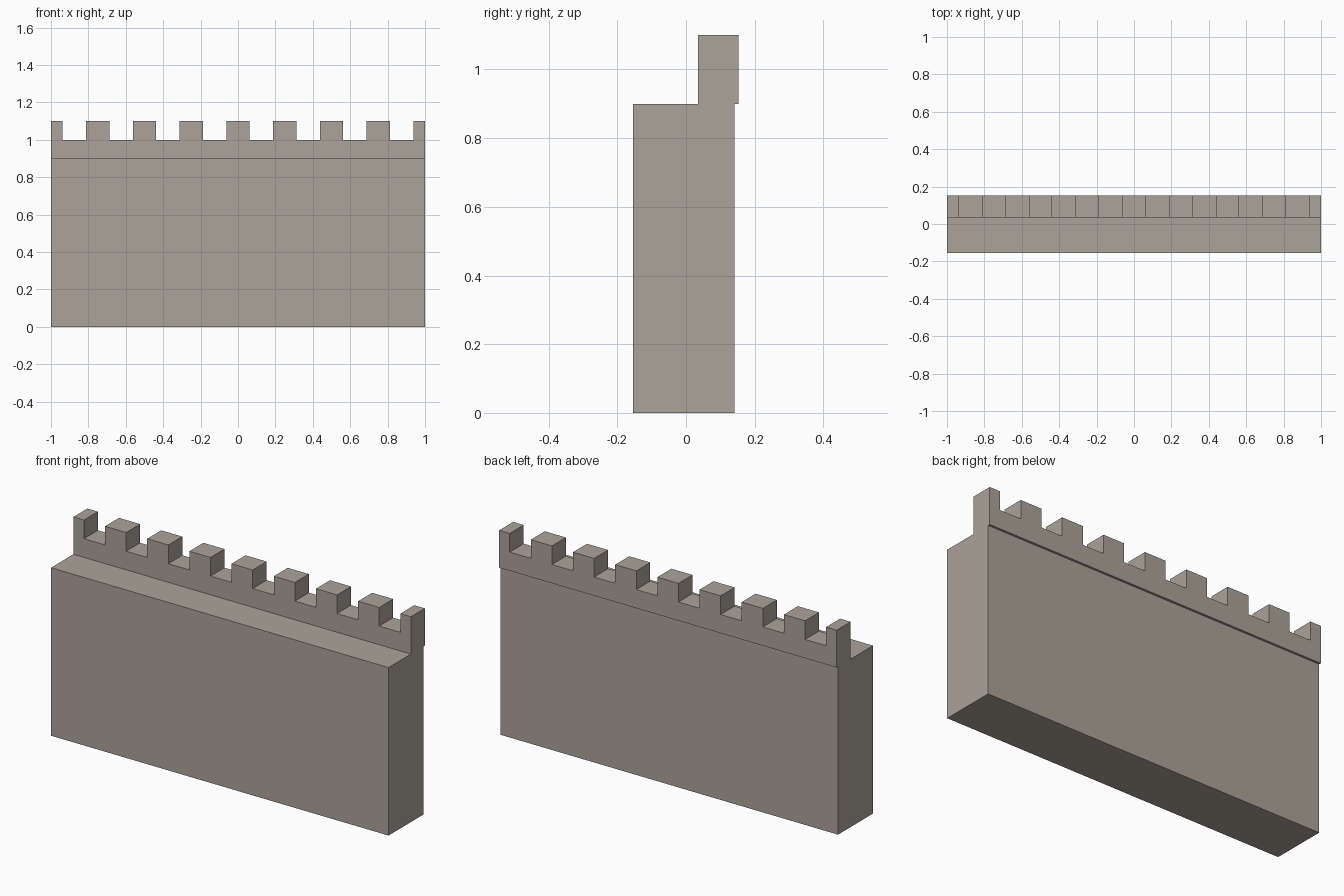
import bpy, bmesh

if "Cube" in bpy.data.objects:
    bpy.data.objects.remove(bpy.data.objects["Cube"])

stone = bpy.data.materials.new("warm_grey_stone")
stone.diffuse_color = (0.41, 0.366, 0.319, 1)
stone.use_nodes = True
stone.node_tree.nodes["Principled BSDF"].inputs["Base Color"].default_value = stone.diffuse_color


def extrude_profile(name, points, direction):
    """Make a closed solid by extruding a flat outline along a direction."""
    bm = bmesh.new()
    face = bm.faces.new([bm.verts.new(p) for p in points])
    ext = bmesh.ops.extrude_face_region(bm, geom=[face], use_keep_orig=True)
    verts = [g for g in ext["geom"] if isinstance(g, bmesh.types.BMVert)]
    bmesh.ops.translate(bm, verts=verts, vec=direction)
    bmesh.ops.recalc_face_normals(bm, faces=bm.faces)
    mesh = bpy.data.meshes.new(name)
    bm.to_mesh(mesh)
    bm.free()
    mesh.materials.append(stone)
    obj = bpy.data.objects.new(name, mesh)
    bpy.context.collection.objects.link(obj)
    return obj


HALF_LEN, FRONT, BACK = 1.0, -0.154, 0.153
WALL_BACK, PARAPET_FRONT = 0.141, 0.035
WALK_Z, GAP_Z, TOP_Z = 0.9, 1.0, 1.1
PITCH, HALF_MERLON = 0.25, 0.0625

# Main wall, topped by the walkway
extrude_profile("wall_body",
                [(-HALF_LEN, FRONT, 0), (-HALF_LEN, WALL_BACK, 0),
                 (-HALF_LEN, WALL_BACK, WALK_Z), (-HALF_LEN, FRONT, WALK_Z)],
                (2 * HALF_LEN, 0, 0))

# Crenellated parapet outline: half merlons at both ends, slight back overhang
outline = [(-HALF_LEN, WALK_Z), (-HALF_LEN, TOP_Z)]
for i in range(8):
    start = -HALF_LEN + i * PITCH + HALF_MERLON
    end = start + PITCH - 2 * HALF_MERLON
    outline += [(start, TOP_Z), (start, GAP_Z), (end, GAP_Z), (end, TOP_Z)]
outline += [(HALF_LEN, TOP_Z), (HALF_LEN, WALK_Z)]
extrude_profile("battlement_parapet",
                [(x, PARAPET_FRONT, z) for x, z in outline],
                (0, BACK - PARAPET_FRONT, 0))
